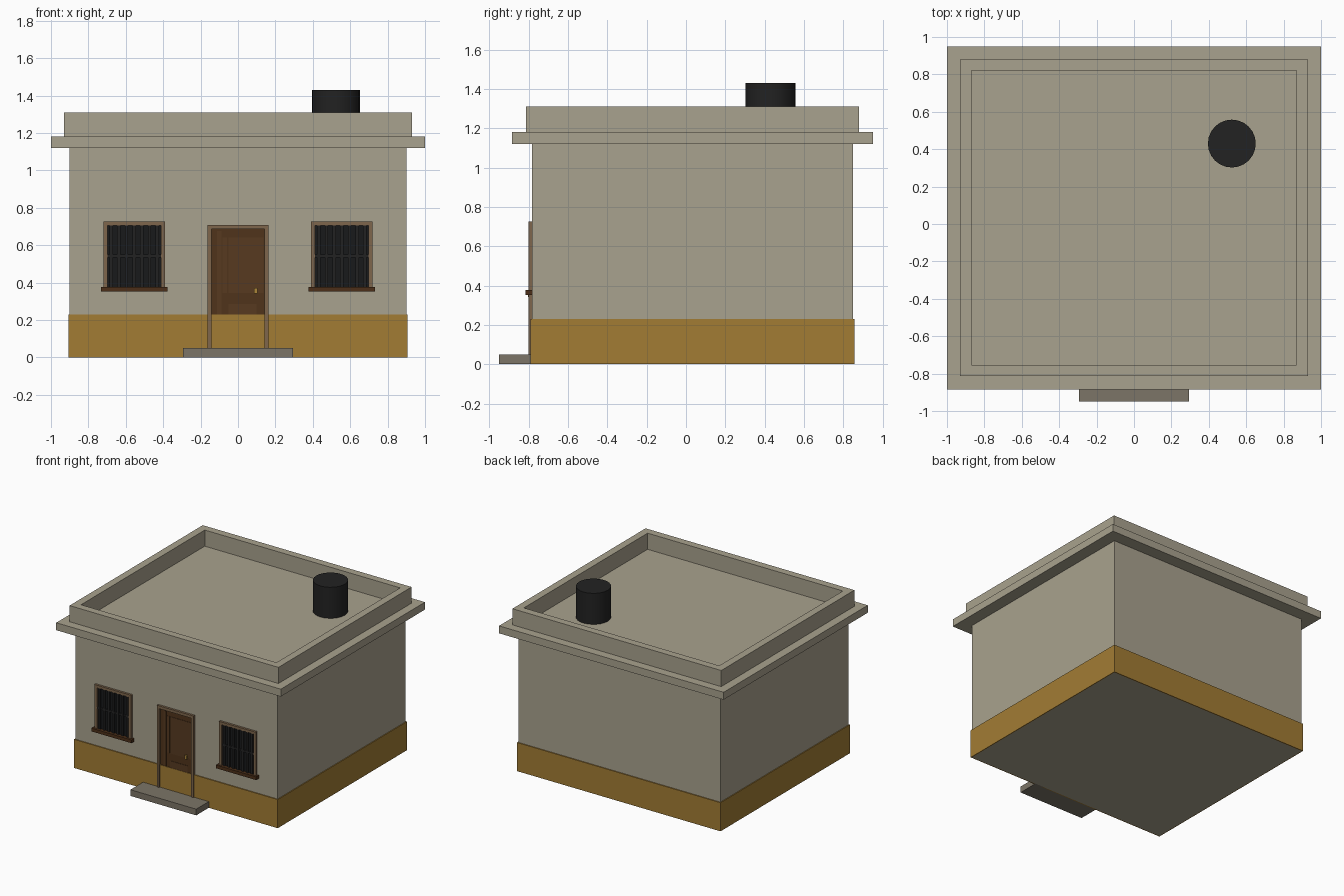
import bpy, bmesh, math
from mathutils import Matrix, Vector

if "Cube" in bpy.data.objects:
    bpy.data.objects.remove(bpy.data.objects["Cube"])


def mat(name, r, g, b):
    lin = lambda c: (c / 255 / 12.92) if c <= 10 else ((c / 255 + 0.055) / 1.055) ** 2.4
    m = bpy.data.materials.new(name)
    m.diffuse_color = (lin(r), lin(g), lin(b), 1)
    m.use_nodes = True
    m.node_tree.nodes["Principled BSDF"].inputs["Base Color"].default_value = m.diffuse_color
    return m


PLASTER = mat("plaster", 169, 162, 142)
OCHRE = mat("ochre_paint", 162, 124, 52)
STONE = mat("step_stone", 124, 117, 103)
FRAME = mat("frame_wood", 126, 102, 76)
DOOR = mat("door_wood", 80, 52, 27)
PANEL = mat("panel_wood", 87, 58, 32)
SILL = mat("sill_wood", 76, 47, 24)
BLACK = mat("black", 34, 34, 34)
GLASS = mat("dark_glass", 24, 25, 27)
BRASS = mat("brass", 172, 134, 58)


def finish(name, bm, material):
    me = bpy.data.meshes.new(name)
    bmesh.ops.recalc_face_normals(bm, faces=bm.faces)
    bm.to_mesh(me)
    bm.free()
    me.materials.append(material)
    ob = bpy.data.objects.new(name, me)
    bpy.context.collection.objects.link(ob)
    return ob


def add_box(bm, x0, x1, y0, y1, z0, z1):
    c = Vector(((x0 + x1) / 2, (y0 + y1) / 2, (z0 + z1) / 2))
    s = Matrix.Diagonal((x1 - x0, y1 - y0, z1 - z0, 1))
    bmesh.ops.create_cube(bm, size=1, matrix=Matrix.Translation(c) @ s)


def boxes(name, material, *dims):
    bm = bmesh.new()
    for d in dims:
        add_box(bm, *d)
    return finish(name, bm, material)


CY = 0.033  # the house sits slightly back, leaving room for the step


def ring(name, material, ox, oy, ix, iy, z0, z1):
    """Rectangular band, open in the middle."""
    bm = bmesh.new()
    corners = [(-1, -1), (1, -1), (1, 1), (-1, 1)]
    loops = [[bm.verts.new((sx * hx, CY + sy * hy, z)) for sx, sy in corners]
             for hx, hy, z in ((ox, oy, z0), (ox, oy, z1), (ix, iy, z1), (ix, iy, z0))]
    for k in range(4):
        a, b = loops[k], loops[(k + 1) % 4]
        for i in range(4):
            j = (i + 1) % 4
            bm.faces.new((a[i], a[j], b[j], b[i]))
    return finish(name, bm, material)


# House body, painted base band, cornice slab and parapet
boxes("walls", PLASTER, (-0.90, 0.90, CY - 0.815, CY + 0.815, 0, 1.12))
ring("base_band", OCHRE, 0.907, 0.823, 0.90, 0.815, 0, 0.23)
boxes("cornice", PLASTER, (-1, 1, CY - 0.917, CY + 0.917, 1.12, 1.18))
ring("parapet", PLASTER, 0.93, 0.847, 0.87, 0.787, 1.18, 1.31)

# Water tank on the roof
bm = bmesh.new()
bmesh.ops.create_cone(bm, cap_ends=True, segments=24, radius1=0.128, radius2=0.128,
                      depth=0.25, matrix=Matrix.Translation((0.523, 0.43, 1.305)))
tank = finish("water_tank", bm, BLACK)
bpy.context.view_layer.objects.active = tank
tank.select_set(True)
bpy.ops.object.shade_smooth_by_angle(angle=math.radians(35))

# Entrance step
boxes("step", STONE, (-0.293, 0.293, -0.95, -0.78, 0, 0.05))

# Door: leaf behind the base band, frame in front
W = CY - 0.815  # front wall plane
boxes("door_leaf", DOOR, (-0.145, 0.145, W - 0.003, W + 0.01, 0.05, 0.688))
boxes("door_panels", PANEL,
      (-0.052, 0.135, W - 0.006, W, 0.345, 0.64),
      (-0.052, 0.10, W - 0.006, W, 0.19, 0.285),
      (-0.112, -0.088, W - 0.005, W, 0.19, 0.675),
      (-0.082, -0.058, W - 0.005, W, 0.345, 0.64))
boxes("door_frame", FRAME,
      (-0.163, -0.142, -0.80, W, 0.05, 0.685),
      (0.142, 0.163, -0.80, W, 0.05, 0.685),
      (-0.163, 0.163, -0.80, W, 0.685, 0.708))
boxes("door_handle", BRASS, (0.085, 0.103, -0.803, W, 0.342, 0.372))

# Windows with frame, sill and iron bars
for side, cx in (("left", -0.555), ("right", 0.555)):
    boxes(side + "_window_glass", GLASS, (cx - 0.145, cx + 0.145, W - 0.004, W, 0.375, 0.707))
    boxes(side + "_window_frame", FRAME,
          (cx - 0.164, cx - 0.142, -0.80, W, 0.365, 0.705),
          (cx + 0.142, cx + 0.164, -0.80, W, 0.365, 0.705),
          (cx - 0.164, cx + 0.164, -0.80, W, 0.705, 0.726))
    boxes(side + "_window_sill", SILL, (cx - 0.178, cx + 0.178, -0.817, W, 0.351, 0.377))
    bars = [(cx + (i - 3) * 0.041 - 0.009, cx + (i - 3) * 0.041 + 0.009,
             -0.797, W, 0.377, 0.705) for i in range(7)]
    bars.append((cx - 0.142, cx + 0.142, -0.795, W - 0.004, 0.535, 0.55))
    boxes(side + "_window_bars", BLACK, *bars)
